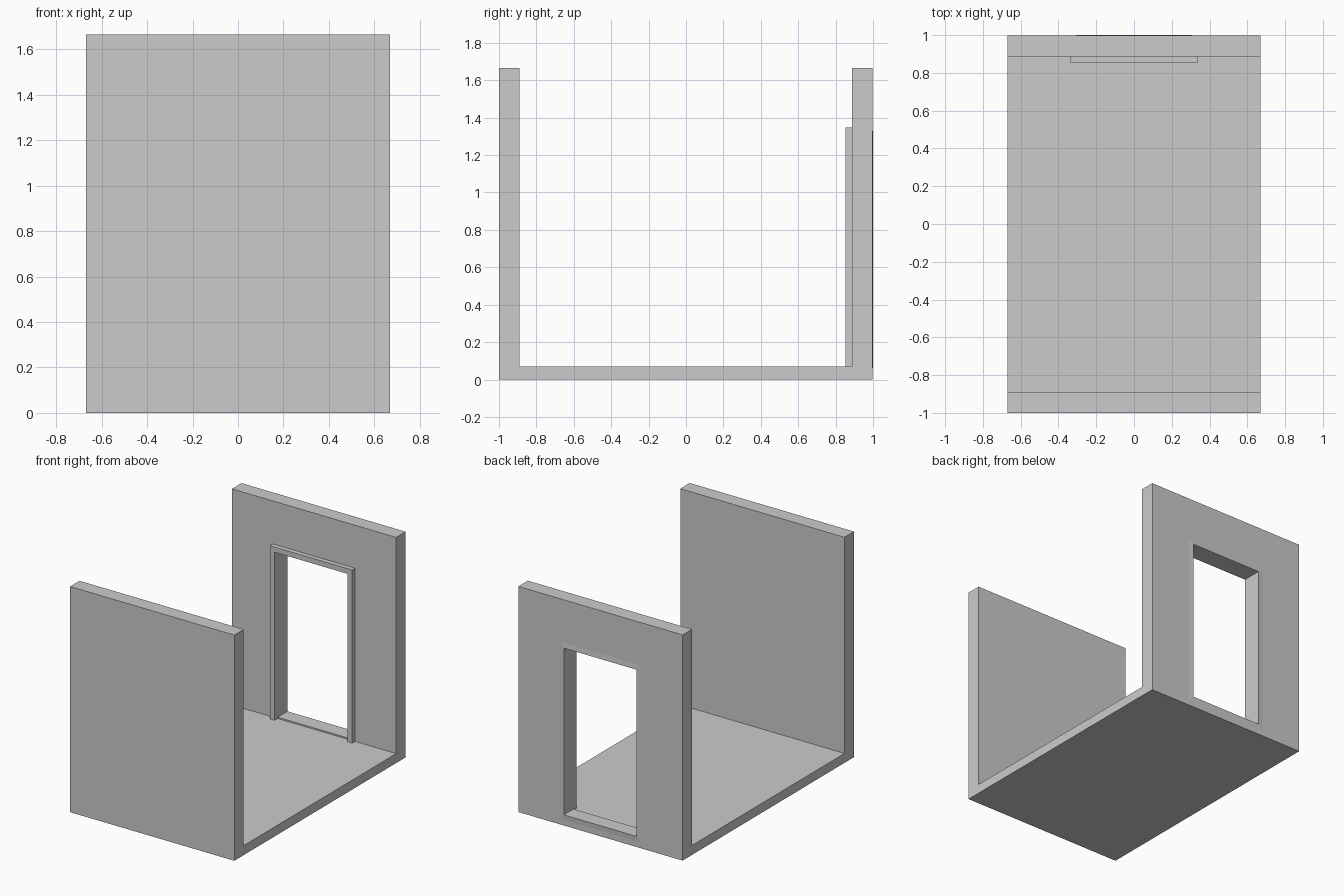
import bpy, bmesh
from mathutils import Vector

if "Cube" in bpy.data.objects:
    bpy.data.objects.remove(bpy.data.objects["Cube"])

HALF_W, FLOOR, HEIGHT = 0.67, 0.07, 1.665
FRONT, BACK, THICK = -1.0, 0.997, 0.11
DOOR_W, SILL, DOOR_TOP, TRIM = 0.297, 0.08, 1.31, 0.038


def make_object(name, bm):
    bmesh.ops.recalc_face_normals(bm, faces=bm.faces)
    mesh = bpy.data.meshes.new(name)
    bm.to_mesh(mesh)
    bm.free()
    ob = bpy.data.objects.new(name, mesh)
    bpy.context.collection.objects.link(ob)
    return ob


def extrude_profile(name, points, direction):
    bm = bmesh.new()
    face = bm.faces.new([bm.verts.new(p) for p in points])
    res = bmesh.ops.extrude_face_region(bm, geom=[face], use_keep_orig=True)
    verts = [g for g in res["geom"] if isinstance(g, bmesh.types.BMVert)]
    bmesh.ops.translate(bm, verts=verts, vec=Vector(direction))
    return make_object(name, bm)


def door_loop(grow, y):
    w, lo, hi = DOOR_W + grow, SILL - grow, DOOR_TOP + grow
    return [(-w, y, lo), (w, y, lo), (w, y, hi), (-w, y, hi)]


# floor with front and back walls, one U-shaped profile
fi, bi = FRONT + THICK, BACK - THICK
profile = [(FRONT, 0), (BACK, 0), (BACK, HEIGHT), (bi, HEIGHT),
           (bi, FLOOR), (fi, FLOOR), (fi, HEIGHT), (FRONT, HEIGHT)]
room = extrude_profile("floor_and_walls", [(-HALF_W, y, z) for y, z in profile],
                       (2 * HALF_W, 0, 0))

# doorway cut through the back wall
cutter = extrude_profile("doorway_cutter", door_loop(0, bi - 0.1), (0, 0.4, 0))
cutter.hide_render = True
cutter.hide_set(True)
mod = room.modifiers.new("doorway", "BOOLEAN")
mod.operation, mod.solver, mod.object = "DIFFERENCE", "EXACT", cutter
bpy.context.view_layer.objects.active = room
bpy.ops.object.modifier_apply(modifier=mod.name)
bpy.data.objects.remove(cutter)

# inner door frame: two posts and a header
o, i = DOOR_W + TRIM, DOOR_W
arch = [(-o, FLOOR), (-i, FLOOR), (-i, DOOR_TOP), (i, DOOR_TOP),
        (i, FLOOR), (o, FLOOR), (o, DOOR_TOP + TRIM), (-o, DOOR_TOP + TRIM)]
extrude_profile("inner_door_frame", [(x, 0.852, z) for x, z in arch],
                (0, bi - 0.852, 0))

# thin sloped trim around the outside of the doorway
bm = bmesh.new()
loops = [[bm.verts.new(p) for p in door_loop(g, y)]
         for g, y in ((TRIM, BACK), (0, 1.0), (0, BACK))]
for a, b in zip(loops, loops[1:]):
    for k in range(4):
        n = (k + 1) % 4
        bm.faces.new((a[k], a[n], b[n], b[k]))
make_object("outer_door_trim", bm)
